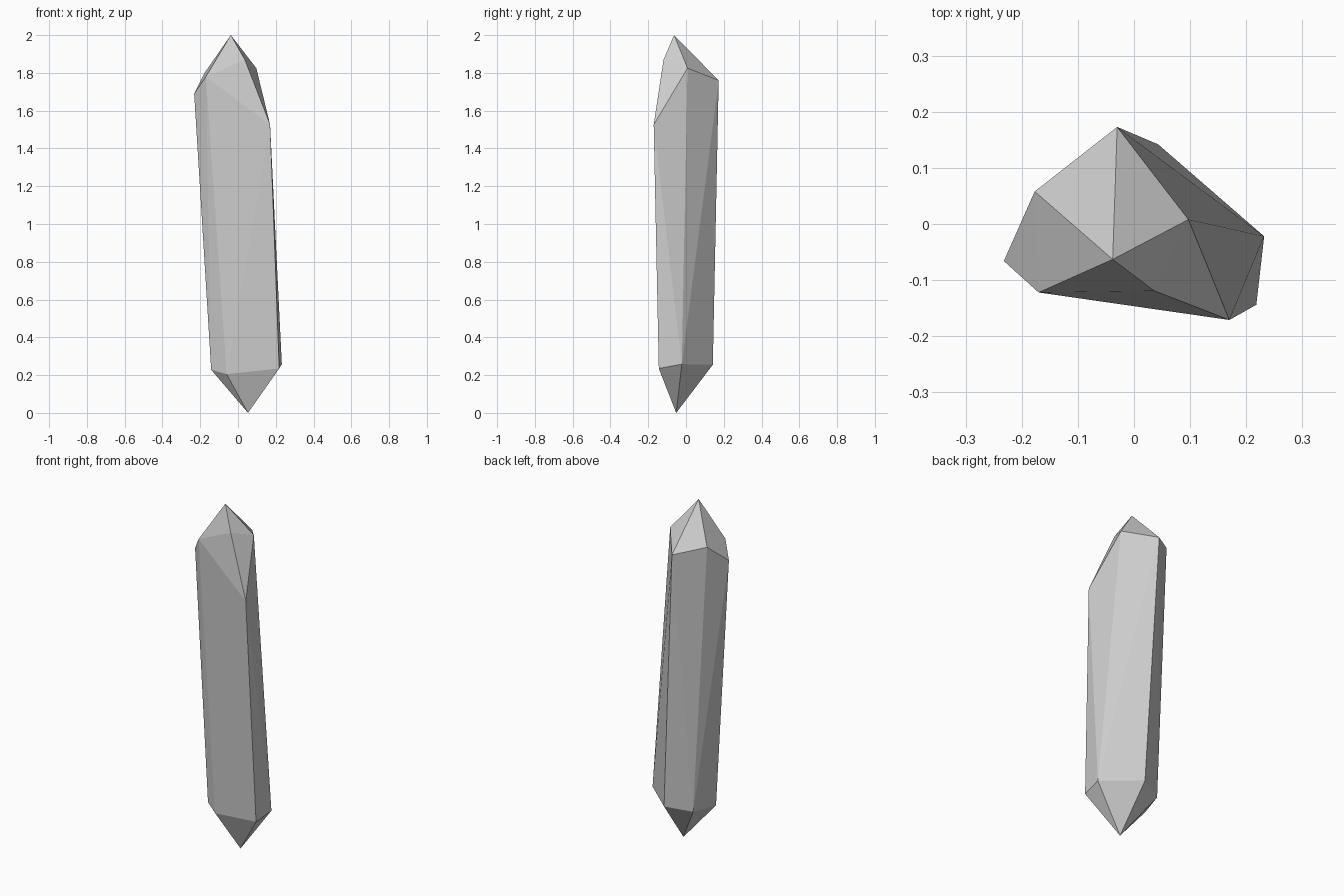
import bpy, bmesh

# Key corners of the leaning six-sided crystal
top_tip = (-0.038, -0.063, 2.0)
bottom_tip = (0.053, -0.052, 0.0)
top_ring = [(-0.177, 0.058, 1.80), (-0.232, -0.066, 1.69), (-0.170, -0.122, 1.78),
            (0.170, -0.171, 1.525), (0.097, 0.008, 1.825), (-0.030, 0.173, 1.76)]
bottom_ring = [(-0.098, 0.074, 0.235), (-0.142, -0.075, 0.228), (-0.060, -0.126, 0.205),
               (0.218, -0.144, 0.235), (0.232, -0.022, 0.258), (0.043, 0.142, 0.255)]
# Upper corner of the large slanted facet cut into the front right
facet_corner = (0.036, -0.119, 1.87)

# The crystal is convex, so its flat facets are the hull of its corners
bm = bmesh.new()
for co in [top_tip, bottom_tip, facet_corner] + top_ring + bottom_ring:
    bm.verts.new(co)
bmesh.ops.convex_hull(bm, input=bm.verts[:])
bmesh.ops.recalc_face_normals(bm, faces=bm.faces[:])

mesh = bpy.data.meshes.new("crystal")
bm.to_mesh(mesh)
bm.free()
crystal = bpy.data.objects.new("crystal", mesh)
bpy.context.collection.objects.link(crystal)
